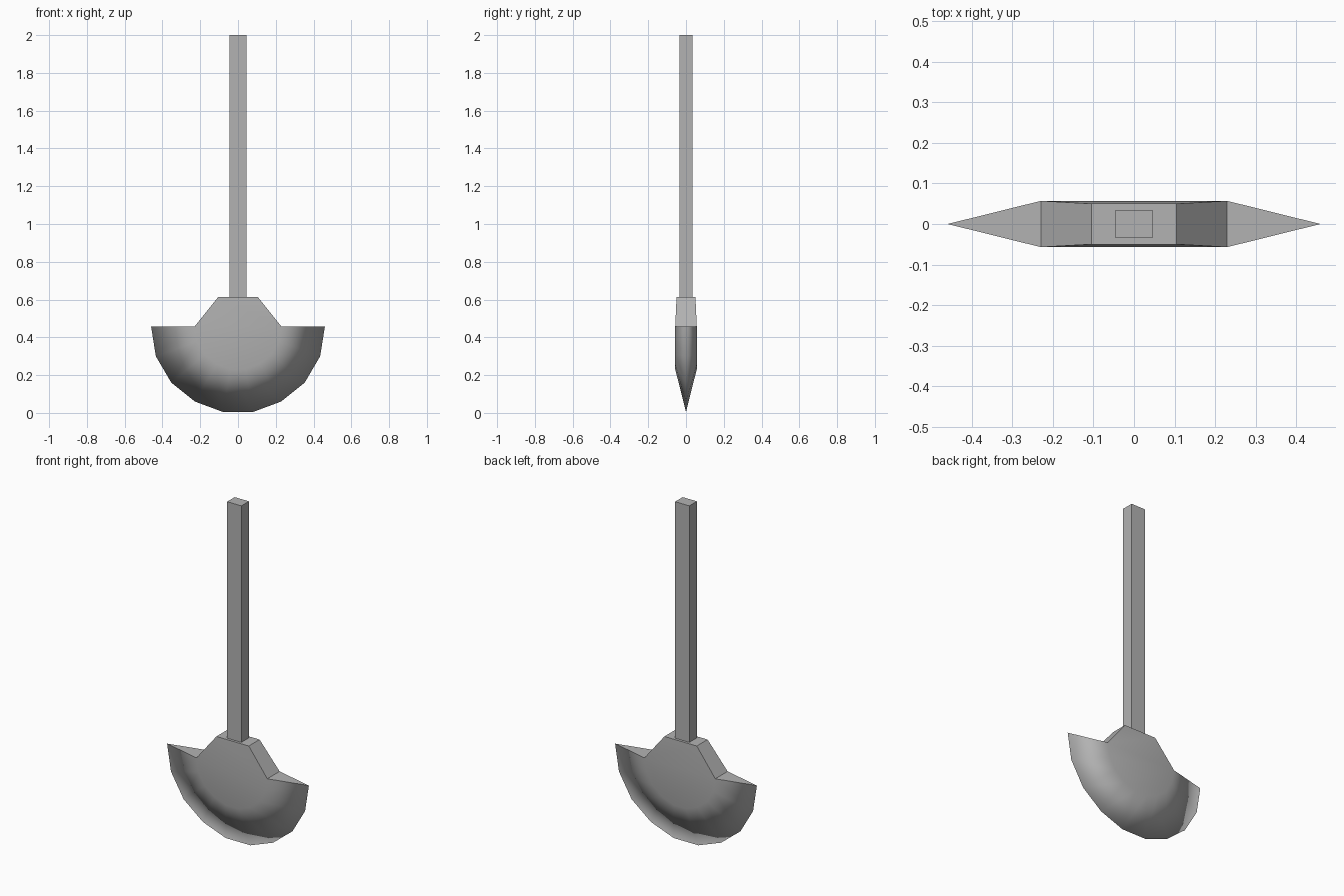
import bpy
import bmesh

if "Cube" in bpy.data.objects:
    bpy.data.objects.remove(bpy.data.objects["Cube"])

STEEL = (0.45, 0.45, 0.45, 1)
mat = bpy.data.materials.new("plain_grey")
mat.use_nodes = True
mat.diffuse_color = STEEL
mat.node_tree.nodes["Principled BSDF"].inputs["Base Color"].default_value = STEEL


def make_object(name, bm):
    bmesh.ops.recalc_face_normals(bm, faces=bm.faces)
    mesh = bpy.data.meshes.new(name)
    bm.to_mesh(mesh)
    bm.free()
    mesh.materials.append(mat)
    obj = bpy.data.objects.new(name, mesh)
    bpy.context.collection.objects.link(obj)
    return obj


# Blade: a half-round cutting rim around a raised flat body with a tapered neck
TOP = 0.457
half = [(0.46, TOP), (0.435, 0.30), (0.353, 0.16), (0.228, 0.06), (0.08, 0.005)]
outline = half + [(-x, z) for x, z in reversed(half)]

bm = bmesh.new()
rim = [bm.verts.new((x, 0, z)) for x, z in outline]
bodies, necks = [], []
for side in (-1, 1):
    body = [bm.verts.new((x / 2, side * 0.057, (z + TOP) / 2)) for x, z in outline]
    neck = [bm.verts.new((x, side * 0.05, 0.613)) for x in (0.105, -0.105)]
    for i in range(len(rim) - 1):
        bm.faces.new((rim[i], rim[i + 1], body[i + 1], body[i]))
    bm.faces.new(body)
    bm.faces.new((body[0], body[-1], neck[1], neck[0]))
    bodies.append(body)
    necks.append(neck)

# Upper surfaces: shoulder ledges, neck slopes and neck top
upper = [bm.faces.new((necks[0][0], necks[0][1], necks[1][1], necks[1][0]))]
for end, n in ((0, 0), (-1, 1)):
    a, b = bodies[0][end], bodies[1][end]
    upper.append(bm.faces.new((rim[end], a, b)))
    upper.append(bm.faces.new((a, b, necks[1][n], necks[0][n])))

# Rounded shading over the blade, with crisp borders on the upper surfaces
for face in bm.faces:
    face.smooth = face not in upper
for face in upper:
    for edge in face.edges:
        edge.smooth = False
make_object("blade", bm)

# Handle: a plain rectangular shaft
bm = bmesh.new()
bmesh.ops.create_cube(bm, size=1)
bmesh.ops.scale(bm, vec=(0.092, 0.07, 1.387), verts=bm.verts)
bmesh.ops.translate(bm, vec=(0, 0, 1.3065), verts=bm.verts)
make_object("handle", bm)
